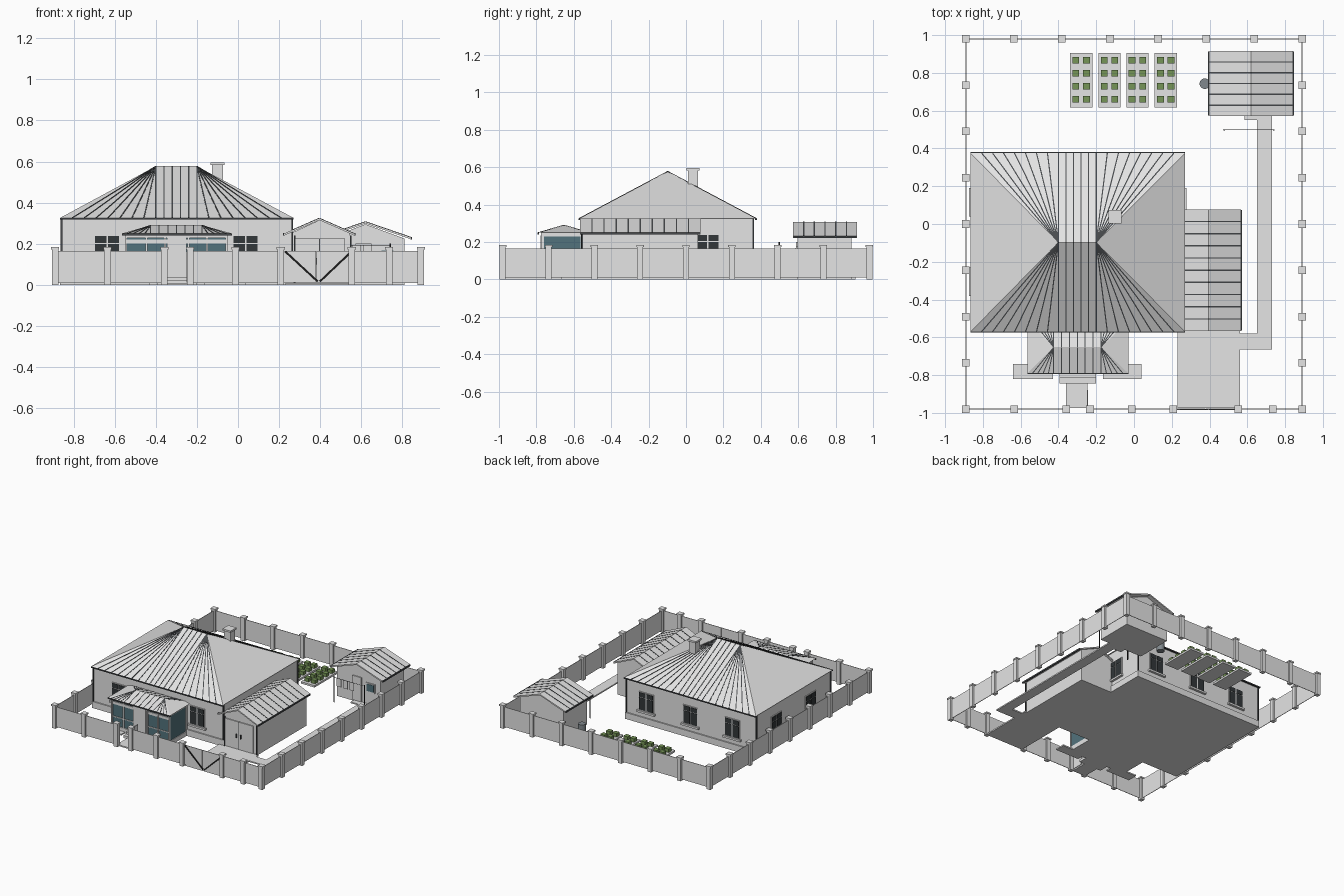
import bpy, bmesh, math
from mathutils import Vector, Matrix

old = bpy.data.objects.get("Cube")
if old:
    bpy.data.objects.remove(old)


def material(name, r, g, b):
    m = bpy.data.materials.new(name)
    m.use_nodes = True
    m.diffuse_color = (r, g, b, 1)
    m.node_tree.nodes["Principled BSDF"].inputs["Base Color"].default_value = (r, g, b, 1)
    return m


LIGHT = material("light grey", 0.78, 0.78, 0.78)
DARK = material("dark metal", 0.065, 0.07, 0.075)
BLACK = material("black iron", 0.012, 0.012, 0.012)
PANE = material("dark glass", 0.032, 0.038, 0.041)
TEAL = material("teal glass", 0.085, 0.17, 0.2)
GREEN = material("leaf green", 0.18, 0.3, 0.095)
STEEL = material("barrel grey", 0.22, 0.25, 0.27)


def finish(bm, name, mat):
    bmesh.ops.recalc_face_normals(bm, faces=bm.faces)
    me = bpy.data.meshes.new(name)
    bm.to_mesh(me)
    bm.free()
    me.materials.append(mat)
    ob = bpy.data.objects.new(name, me)
    bpy.context.scene.collection.objects.link(ob)
    return ob


def add_box(bm, x0, x1, y0, y1, z0, z1):
    m = Matrix.Translation(((x0 + x1) / 2, (y0 + y1) / 2, (z0 + z1) / 2))
    bmesh.ops.create_cube(bm, size=1, matrix=m @ Matrix.Diagonal((x1 - x0, y1 - y0, z1 - z0, 1)))


def boxes(name, mat, *dims):
    bm = bmesh.new()
    for d in dims:
        add_box(bm, *d)
    return finish(bm, name, mat)


def bars(name, mat, pairs, width, thick):
    """Straight bars between point pairs, thin side kept upright."""
    bm = bmesh.new()
    for a, b in pairs:
        a, b = Vector(a), Vector(b)
        d = b - a
        m = Matrix.Translation((a + b) / 2) @ d.to_track_quat('Z', 'Y').to_matrix().to_4x4()
        bmesh.ops.create_cube(bm, size=1, matrix=m @ Matrix.Diagonal((width, thick, d.length, 1)))
    return finish(bm, name, mat)


def prism(name, mat, profile, y0, y1):
    """Closed x-z profile swept along y."""
    bm = bmesh.new()
    f = bm.faces.new([bm.verts.new((x, y0, z)) for x, z in profile])
    r = bmesh.ops.extrude_face_region(bm, geom=[f])
    moved = [v for v in r["geom"] if isinstance(v, bmesh.types.BMVert)]
    bmesh.ops.translate(bm, verts=moved, vec=(0, y1 - y0, 0))
    return finish(bm, name, mat)


def hip_roof(name, x0, x1, y0, y1, z, rx0, rx1, rz, mid, fan, w):
    ry = (y0 + y1) / 2
    bm = bmesh.new()
    a, b, c, d = [bm.verts.new((x, y, z)) for x, y in ((x0, y0), (x1, y0), (x1, y1), (x0, y1))]
    p, q = bm.verts.new((rx0, ry, rz)), bm.verts.new((rx1, ry, rz))
    for f in ((a, b, q, p), (b, c, q), (c, d, p, q), (d, a, p), (d, c, b, a)):
        bm.faces.new(f)
    finish(bm, name, LIGHT)
    # Seams run straight down from the ridge and fan out towards the corners
    seams = []
    for y in (y0, y1):
        for i in range(mid + 1):
            x = rx0 + (rx1 - rx0) * i / mid
            seams.append(((x, ry, rz), (x, y, z)))
        for i in range(1, fan):
            for r, e in ((rx0, x0), (rx1, x1)):
                seams.append(((r, ry, rz), (r + (e - r) * i / fan, y, z)))
    bars(name + "_seams", DARK, seams, w, 0.003)
    boxes(name + "_gutters", DARK, *[(x0, x1, y - 0.005, y + 0.005, z - 0.009, z) for y in (y0, y1)])


def gable_roof(name, x0, x1, y0, y1, z, rz, seams):
    rx, t = (x0 + x1) / 2, 0.01
    prism(name, LIGHT, [(x0, z), (rx, rz), (x1, z), (x1, z - t), (rx, rz - t), (x0, z - t)], y0, y1)
    pairs = []
    for i in range(1, seams):
        y = y0 + (y1 - y0) * i / seams
        pairs += [((x, y, z), (rx, y, rz)) for x in (x0, x1)]
    bars(name + "_seams", DARK, pairs, 0.007, 0.003)
    boxes(name + "_gutters", DARK, *[(x - 0.004, x + 0.004, y0 + 0.003, y1 - 0.003, z - 0.011, z + 0.001)
                                     for x in (x0 - 0.002, x1 + 0.002)])


def window(name, x, y, turn):
    """Two-light casement facing -y, turned to its wall."""
    m = Matrix.Translation((x, y, 0)) @ Matrix.Rotation(math.radians(turn), 4, 'Z')
    frame = boxes(name + "_frame", LIGHT, (-0.064, 0.064, -0.006, 0.004, 0.1, 0.243),
                  (-0.075, 0.075, -0.018, 0.004, 0.085, 0.1))
    panes = [(s * 0.031 - 0.027, s * 0.031 + 0.027, -0.009, 0, z0, z1)
             for s in (-1, 1) for z0, z1 in ((0.106, 0.199), (0.204, 0.238))]
    glass = boxes(name + "_panes", PANE, *panes)
    for ob in (frame, glass):
        ob.data.transform(m)


# House
boxes("house_walls", LIGHT, (-0.855, 0.26, -0.55, 0.355, 0, 0.325))
boxes("house_plinth", LIGHT, (-0.865, 0.27, -0.56, 0.365, 0, 0.05))
hip_roof("house_roof", -0.865, 0.27, -0.57, 0.375, 0.326, -0.4, -0.2, 0.577, 5, 8, 0.006)
boxes("chimney", LIGHT, (-0.127, -0.073, 0.01, 0.065, 0.42, 0.582), (-0.135, -0.065, 0.002, 0.073, 0.582, 0.596))
boxes("house_downpipes", DARK, *[(x - 0.004, x + 0.004, y - 0.004, y + 0.004, 0.01, 0.325)
                                 for x in (-0.859, 0.264) for y in (-0.555, 0.36)])
for i, (x, y, turn) in enumerate(((-0.637, -0.55, 0), (0.037, -0.55, 0), (0.09, 0.355, 180), (-0.29, 0.355, 180),
                                  (-0.65, 0.355, 180), (0.26, 0.115, 90), (-0.855, 0.115, -90),
                                  (-0.855, -0.305, -90))):
    window(f"window_{i + 1}", x, y, turn)

# Glazed porch
boxes("porch_base", LIGHT, (-0.55, -0.05, -0.775, -0.55, 0, 0.035))
boxes("porch_glass", TEAL, (-0.54, -0.055, -0.765, -0.55, 0.035, 0.23))
hip_roof("porch_roof", -0.565, -0.03, -0.79, -0.515, 0.25, -0.425, -0.175, 0.29, 6, 5, 0.005)
posts = [(x - 0.005, x + 0.005, -0.775, -0.76, 0.035, 0.245) for x in (-0.545, -0.445, -0.355, -0.24, -0.15, -0.055)]
posts += [(x - 0.005, x + 0.005, -0.565, -0.55, 0.035, 0.245) for x in (-0.543, -0.055)]
boxes("porch_frame", LIGHT, *posts, (-0.55, -0.05, -0.775, -0.55, 0.228, 0.25),
      (-0.55, -0.05, -0.771, -0.76, 0.2, 0.22), (-0.55, -0.05, -0.771, -0.76, 0.1, 0.106))
boxes("porch_door", LIGHT, (-0.345, -0.25, -0.778, -0.76, 0.035, 0.235))
boxes("porch_steps", LIGHT, (-0.395, -0.2, -0.815, -0.775, 0, 0.035), (-0.395, -0.2, -0.845, -0.815, 0, 0.02))

# Garage
prism("garage_walls", LIGHT, [(0.255, 0), (0.255, 0.25), (0.397, 0.315), (0.545, 0.25), (0.545, 0)], -0.55, 0.065)
gable_roof("garage_roof", 0.225, 0.566, -0.567, 0.078, 0.25, 0.325, 10)
boxes("garage_doors", LIGHT, (0.28, 0.394, -0.558, -0.55, 0.012, 0.225), (0.4, 0.52, -0.558, -0.55, 0.012, 0.225))
boxes("garage_door_trim", DARK, (0.394, 0.4, -0.557, -0.55, 0.012, 0.225),
      (0.375, 0.382, -0.566, -0.558, 0.1, 0.13), (0.412, 0.419, -0.566, -0.558, 0.1, 0.13))
boxes("garage_downpipes", DARK, (0.272, 0.279, -0.562, -0.554, 0.01, 0.24), (0.546, 0.553, -0.558, -0.55, 0.01, 0.24))

# Shed, barrel and clothes line
prism("shed_walls", LIGHT, [(0.435, 0), (0.435, 0.225), (0.62, 0.295), (0.81, 0.225), (0.81, 0)], 0.595, 0.885)
gable_roof("shed_roof", 0.399, 0.841, 0.572, 0.915, 0.232, 0.308, 6)
boxes("shed_door", LIGHT, (0.572, 0.65, 0.587, 0.595, 0.012, 0.2))
boxes("shed_door_handle", DARK, (0.582, 0.588, 0.58, 0.587, 0.095, 0.115))
boxes("shed_window_frame", LIGHT, (0.69, 0.765, 0.588, 0.595, 0.105, 0.175))
boxes("shed_window_glass", TEAL, (0.698, 0.757, 0.585, 0.59, 0.113, 0.167))
bm = bmesh.new()
bmesh.ops.create_cone(bm, cap_ends=True, segments=20, radius1=0.028, radius2=0.028, depth=0.08,
                      matrix=Matrix.Translation((0.375, 0.743, 0.04)))
finish(bm, "water_barrel", STEEL)
bars("clothes_posts", BLACK, [((x, 0.498, 0), (x, 0.498, 0.2)) for x in (0.478, 0.74)], 0.007, 0.007)
bars("clothes_wire", DARK, [((0.47, 0.498, 0.193), (0.745, 0.498, 0.193))], 0.002, 0.002)
boxes("hanging_cloths", LIGHT, *[(x, x + 0.04, 0.497, 0.5, 0.13, 0.192) for x in (0.5, 0.555, 0.61)])

# Paving
boxes("paving", LIGHT, (0.23, 0.56, -0.975, -0.55, 0, 0.01), (0.56, 0.73, -0.665, -0.58, 0, 0.01),
      (0.65, 0.73, -0.58, 0.56, 0, 0.01), (0.585, 0.73, 0.55, 0.6, 0, 0.01),
      (-0.36, -0.245, -0.975, -0.84, 0, 0.01), (-0.64, -0.43, -0.82, -0.74, 0, 0.01), (-0.165, 0.04, -0.82, -0.74, 0, 0.01))

# Vegetable beds
beds, plants = [], []
for cx in (-0.28, -0.13, 0.018, 0.168):
    beds.append((cx - 0.059, cx + 0.059, 0.617, 0.905, 0, 0.015))
    for dx in (-0.028, 0.028):
        for j in range(4):
            y = 0.66 + 0.069 * j
            plants.append((cx + dx - 0.018, cx + dx + 0.018, y - 0.018, y + 0.018, 0.015, 0.042))
boxes("vegetable_beds", LIGHT, *beds)
boxes("vegetable_plants", GREEN, *plants)

# Boundary fence
FX, FY, T = 0.89, 0.98, 0.002
front = (-0.89, -0.635, -0.358, -0.233, -0.012, 0.208, 0.553, 0.735, 0.89)
spots = [(x, -FY) for x in front] + [(-FX + 2 * FX * i / 7, FY) for i in range(8)]
spots += [(s * FX, -FY + 2 * FY * i / 8) for s in (-1, 1) for i in range(1, 8)]
boxes("fence_posts", LIGHT, *[(x - 0.016, x + 0.016, y - 0.016, y + 0.016, 0, 0.172) for x, y in spots])
boxes("fence_post_caps", LIGHT, *[(x - 0.02, x + 0.02, y - 0.02, y + 0.02, 0.172, 0.183) for x, y in spots])
panels = [(a, b, -FY - T, -FY + T, 0.01, 0.165) for a, b in zip(front, front[1:]) if a not in (-0.358, 0.208)]
panels += [(s * FX - T, s * FX + T, -FY, FY, 0.01, 0.165) for s in (-1, 1)]
boxes("fence_panels", LIGHT, *panels, (-FX, FX, FY - T, FY + T, 0.01, 0.165))

# Gates
boxes("drive_gate", LIGHT, (0.225, 0.379, -FY - T, -FY + T, 0.012, 0.165), (0.382, 0.537, -FY - T, -FY + T, 0.012, 0.165))
bars("drive_gate_braces", BLACK, [((x, -FY - 0.003, 0.162), (0.393 + s, -FY - 0.003, 0.016))
                                  for x, s in ((0.23, -0.005), (0.552, 0.005))], 0.006, 0.01)
boxes("open_wicket_gate", LIGHT, (-0.25, -0.243, -0.97, -0.88, 0.012, 0.16))
